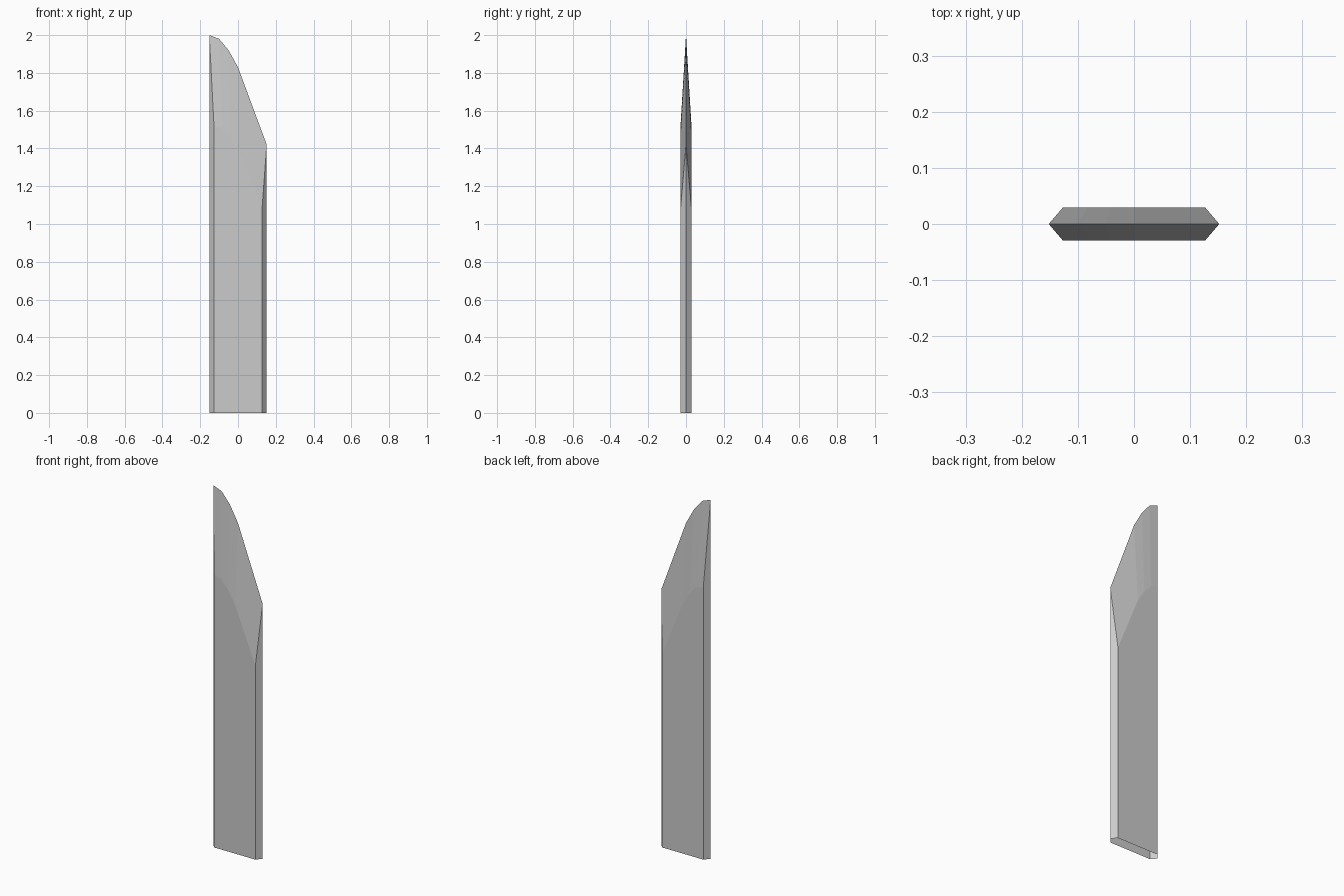
import bpy, bmesh

if "Cube" in bpy.data.objects:
    bpy.data.objects.remove(bpy.data.objects["Cube"])

HALF_DEPTH = 0.029
INNER_X, INNER_Z = 0.836, 0.76   # flat face is a scaled copy of the outline

# Top outline of the sharp edge, from the point to the short side (x, z)
outline = [(-0.152, 2.0), (-0.1, 1.98), (-0.05, 1.92), (0.0, 1.83), (0.152, 1.42)]

bm = bmesh.new()


def row(points, y):
    return [bm.verts.new((x, y, z)) for x, z in points]


def with_base(points):
    return [(points[0][0], 0)] + points + [(points[-1][0], 0)]


# Front half: sharp outer rim, then the flat face inside it
outer = row(with_base(outline), 0)
inner = row(with_base([(x * INNER_X, z * INNER_Z) for x, z in outline]), -HALF_DEPTH)

# Bevel strip around both sides and the tip; the base stays open
for i in range(len(outer) - 1):
    bm.faces.new((outer[i], inner[i], inner[i + 1], outer[i + 1]))
bm.faces.new(inner[::-1])

# Mirror to make the back half
half = bm.verts[:] + bm.edges[:] + bm.faces[:]
bmesh.ops.mirror(bm, geom=half, axis='Y', merge_dist=0.0005)
bmesh.ops.recalc_face_normals(bm, faces=bm.faces[:])

mesh = bpy.data.meshes.new("blade")
bm.to_mesh(mesh)
bm.free()
blade = bpy.data.objects.new("blade", mesh)
bpy.context.collection.objects.link(blade)
